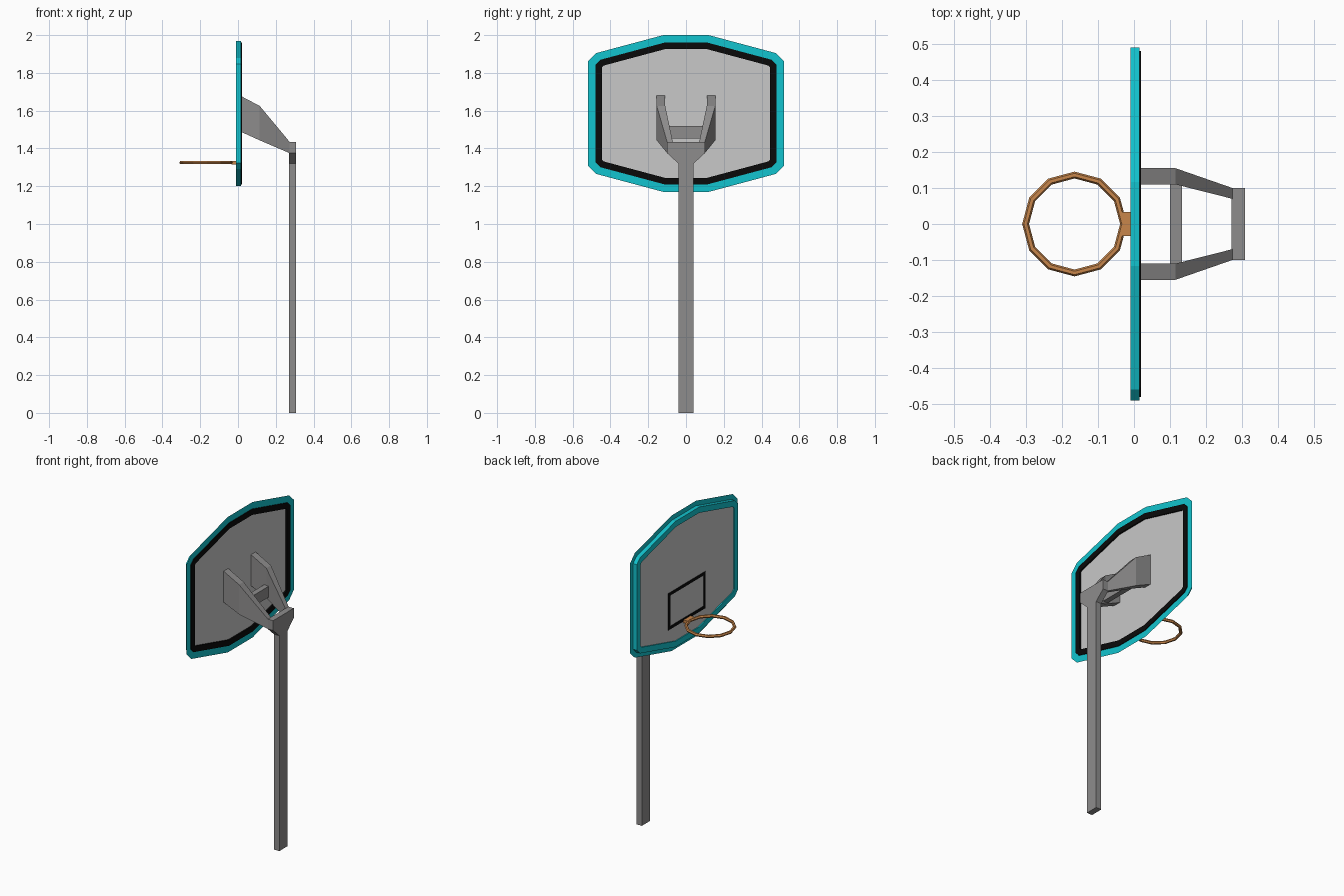
import bpy, bmesh, math
from mathutils import Vector

cube = bpy.data.objects.get("Cube")
if cube:
    bpy.data.objects.remove(cube, do_unlink=True)


def material(name, rgb):
    m = bpy.data.materials.new(name)
    m.use_nodes = True
    m.diffuse_color = (*rgb, 1)
    m.node_tree.nodes["Principled BSDF"].inputs["Base Color"].default_value = (*rgb, 1)
    return m


TEAL = material("teal", (0.006, 0.55, 0.62))
BLACK = material("black", (0.003, 0.003, 0.003))
PANEL = material("light grey", (0.58, 0.58, 0.58))
STEEL = material("steel grey", (0.27, 0.265, 0.265))
ORANGE = material("orange", (0.58, 0.24, 0.07))
MID_Z = 1.585


def finish(name, bm, mat):
    bmesh.ops.recalc_face_normals(bm, faces=bm.faces)
    mesh = bpy.data.meshes.new(name)
    bm.to_mesh(mesh)
    bm.free()
    mesh.materials.append(mat)
    obj = bpy.data.objects.new(name, mesh)
    bpy.context.collection.objects.link(obj)
    return obj


def loft(name, loops, mat, closed=False, caps=True):
    """Join equal-length loops of points into a skin."""
    bm = bmesh.new()
    rows = [[bm.verts.new(p) for p in loop] for loop in loops]
    pairs = list(zip(rows, rows[1:]))
    if closed:
        pairs.append((rows[-1], rows[0]))
    for a, b in pairs:
        for i in range(len(a)):
            j = (i + 1) % len(a)
            bm.faces.new((a[i], a[j], b[j], b[i]))
    if caps and not closed:
        bm.faces.new(rows[0])
        bm.faces.new(rows[-1])
    return finish(name, bm, mat)


def box(name, lo, hi, mat):
    loops = [[(x, lo[1], lo[2]), (x, hi[1], lo[2]), (x, hi[1], hi[2]), (x, lo[1], hi[2])]
             for x in (lo[0], hi[0])]
    return loft(name, loops, mat)


def outline(d, x):
    """Board outline, moved inwards by d, at depth x."""
    q = [(0.12 - 0.13 * d, 0.415 - d), (0.475 - 0.518 * d, 0.32 - 0.897 * d),
         (0.52 - d, 0.275 - 0.414 * d)]
    half = q + [(y, -z) for y, z in reversed(q)]
    full = half + [(-y, z) for y, z in reversed(half)]
    return [(x, y, MID_Z + z) for y, z in full]


def ring(name, d0, d1, x0, x1, mat):
    loops = [outline(d0, x0), outline(d0, x1), outline(d1, x1), outline(d1, x0)]
    return loft(name, loops, mat, closed=True)


# Backboard: panel, frame, thin outer lip and rear black band
loft("board_panel", [outline(0.06, -0.004), outline(0.06, 0.011)], PANEL)
ring("board_frame", 0.03, 0.065, -0.01, 0.015, TEAL)
loft("frame_lip", [outline(0.03, 0.015), outline(0, 0.015)], TEAL, caps=False)
ring("rear_band", 0.04, 0.074, 0.009, 0.02, BLACK)

# Target rectangle on the playing side
W, Z0, Z1, T = 0.18, 1.325, 1.55, 0.018


def rect(x, inset):
    y, lo, hi = W - inset, Z0 + inset, Z1 - inset
    return [(x, -y, lo), (x, y, lo), (x, y, hi), (x, -y, hi)]


loft("target_rectangle", [rect(-0.003, 0), rect(-0.007, 0), rect(-0.007, T), rect(-0.003, T)],
     BLACK, closed=True)

# Hoop and its mounting plate
bpy.ops.mesh.primitive_torus_add(major_segments=12, minor_segments=6, major_radius=0.136,
                                 minor_radius=0.0095, location=(-0.165, 0, 1.325))
hoop = bpy.context.object
hoop.name = "hoop"
hoop.data.materials.append(ORANGE)
box("hoop_mount", (-0.034, -0.034, 1.316), (-0.003, 0.034, 1.334), ORANGE)

# Pole with its flared head
box("pole", (0.271, -0.04, 0), (0.308, 0.04, 1.33), STEEL)
head = [(0.04, 1.32), (0.1, 1.375), (0.1, 1.435)]
head += [(-y, z) for y, z in reversed(head)]
loft("pole_head", [[(x, y, z) for y, z in head] for x in (0.271, 0.308)], STEEL)

# Support arms: x, inner y, outer y, low z, high z
stations = [(0.011, 0.11, 0.155, 1.49, 1.68),
            (0.115, 0.11, 0.155, 1.443, 1.625),
            (0.273, 0.07, 0.1, 1.375, 1.435)]
for side, s in (("left", 1), ("right", -1)):
    loops = [[(x, s * a, lo), (x, s * b, lo), (x, s * b, hi), (x, s * a, hi)]
             for x, a, b, lo, hi in stations]
    loft("support_arm_" + side, loops, STEEL)

# Brace between the arms
box("arm_brace", (0.1, -0.115, 1.453), (0.133, 0.115, 1.52), STEEL)
